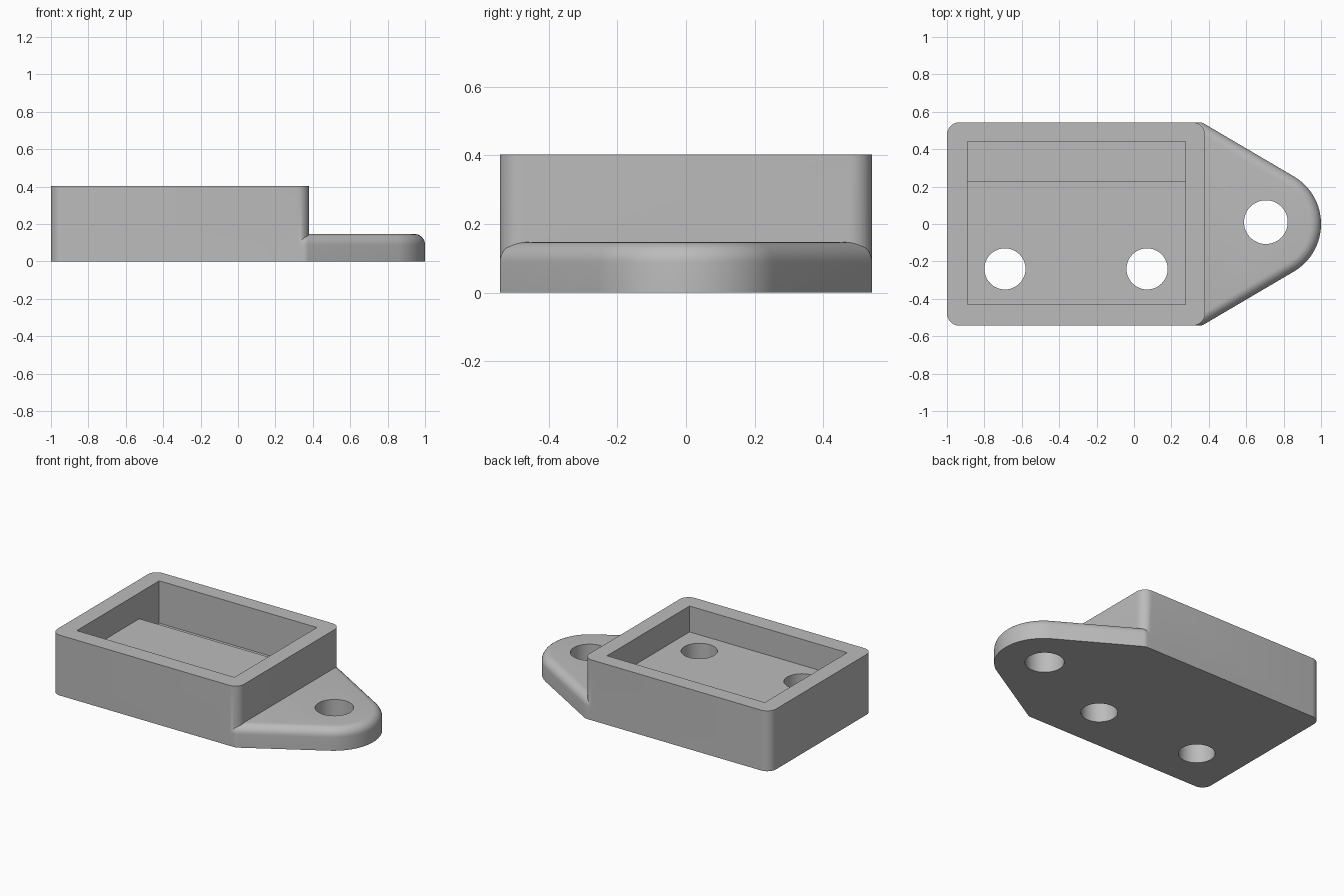
import bpy, bmesh
from math import radians, cos, sin

cube = bpy.data.objects.get("Cube")
if cube:
    bpy.data.objects.remove(cube, do_unlink=True)

grey = bpy.data.materials.new("plain grey")
grey.use_nodes = True
colour = (0.5, 0.5, 0.5, 1)
grey.diffuse_color = colour
grey.node_tree.nodes["Principled BSDF"].inputs["Base Color"].default_value = colour


def arc(cx, cy, r, start, end, steps):
    angles = [radians(start + (end - start) * i / steps) for i in range(steps + 1)]
    return [(cx + r * cos(a), cy + r * sin(a)) for a in angles]


def rectangle(x0, x1, y0, y1):
    return [(x0, y0), (x1, y0), (x1, y1), (x0, y1)]


def prism(name, outline, z0, z1, top_round=0):
    """Extrude a counter-clockwise outline, optionally rounding its top rim."""
    bm = bmesh.new()
    base = bm.faces.new([bm.verts.new((x, y, z0)) for x, y in outline])
    top = bmesh.ops.extrude_face_region(bm, geom=[base])["geom"]
    lifted = [v for v in top if isinstance(v, bmesh.types.BMVert)]
    bmesh.ops.translate(bm, verts=lifted, vec=(0, 0, z1 - z0))
    if not any(f.normal.z < -0.9 for f in bm.faces) and len(bm.faces) < len(outline) + 2:
        bm.faces.new([v for v in bm.verts if v not in lifted])
    bmesh.ops.recalc_face_normals(bm, faces=bm.faces)
    if top_round:
        rim = [e for e in bm.edges if all(v in lifted for v in e.verts)]
        bmesh.ops.bevel(bm, geom=rim, offset=top_round, segments=8,
                        profile=0.5, affect='EDGES')
    mesh = bpy.data.meshes.new(name)
    bm.to_mesh(mesh)
    bm.free()
    mesh.materials.append(grey)
    obj = bpy.data.objects.new(name, mesh)
    bpy.context.collection.objects.link(obj)
    return obj


def combine(target, tool, operation):
    mod = target.modifiers.new(tool.name, 'BOOLEAN')
    mod.operation, mod.solver, mod.object = operation, 'EXACT', tool
    bpy.context.view_layer.objects.active = target
    bpy.ops.object.modifier_apply(modifier=mod.name)
    bpy.data.objects.remove(tool, do_unlink=True)


# Box with rounded upright corners
left, right, half, height, corner = -1, 0.38, 0.543, 0.403, 0.065
box_outline = []
for cx, cy, start in ((left + corner, corner - half, 180), (right - corner, corner - half, 270),
                      (right - corner, half - corner, 0), (left + corner, half - corner, 90)):
    box_outline += arc(cx, cy, corner, start, start + 90, 8)
tray = prism("tray_with_mounting_tab", box_outline, 0, height)

# Tapered mounting tab with a rounded tip and softened top rim
lower = [(0.2, -half), (0.35, -half)] + arc(0.35, 0.05 - half, 0.05, 275, 301, 4)
upper = [(x, -y) for x, y in reversed(lower)]
tab_outline = lower + arc(0.705, 0, 0.295, -59, 59, 32) + upper
combine(tray, prism("mounting_tab", tab_outline, 0, 0.147, 0.058), 'UNION')

# Pocket, deeper channel along the back, and three through holes
combine(tray, prism("pocket", rectangle(-0.89, 0.275, -0.43, 0.44), 0.23, 0.6), 'DIFFERENCE')
combine(tray, prism("channel", rectangle(-0.89, 0.275, 0.23, 0.44), 0.12, 0.6), 'DIFFERENCE')
for x, y, r in ((-0.69, -0.24, 0.11), (0.07, -0.24, 0.11), (0.705, 0.01, 0.117)):
    combine(tray, prism("hole", arc(x, y, r, 0, 352.5, 47), -0.1, 0.6), 'DIFFERENCE')

# Smooth rounded surfaces, keep hard edges crisp
bpy.ops.object.select_all(action='DESELECT')
tray.select_set(True)
bpy.context.view_layer.objects.active = tray
bpy.ops.object.shade_smooth_by_angle(angle=radians(30))
